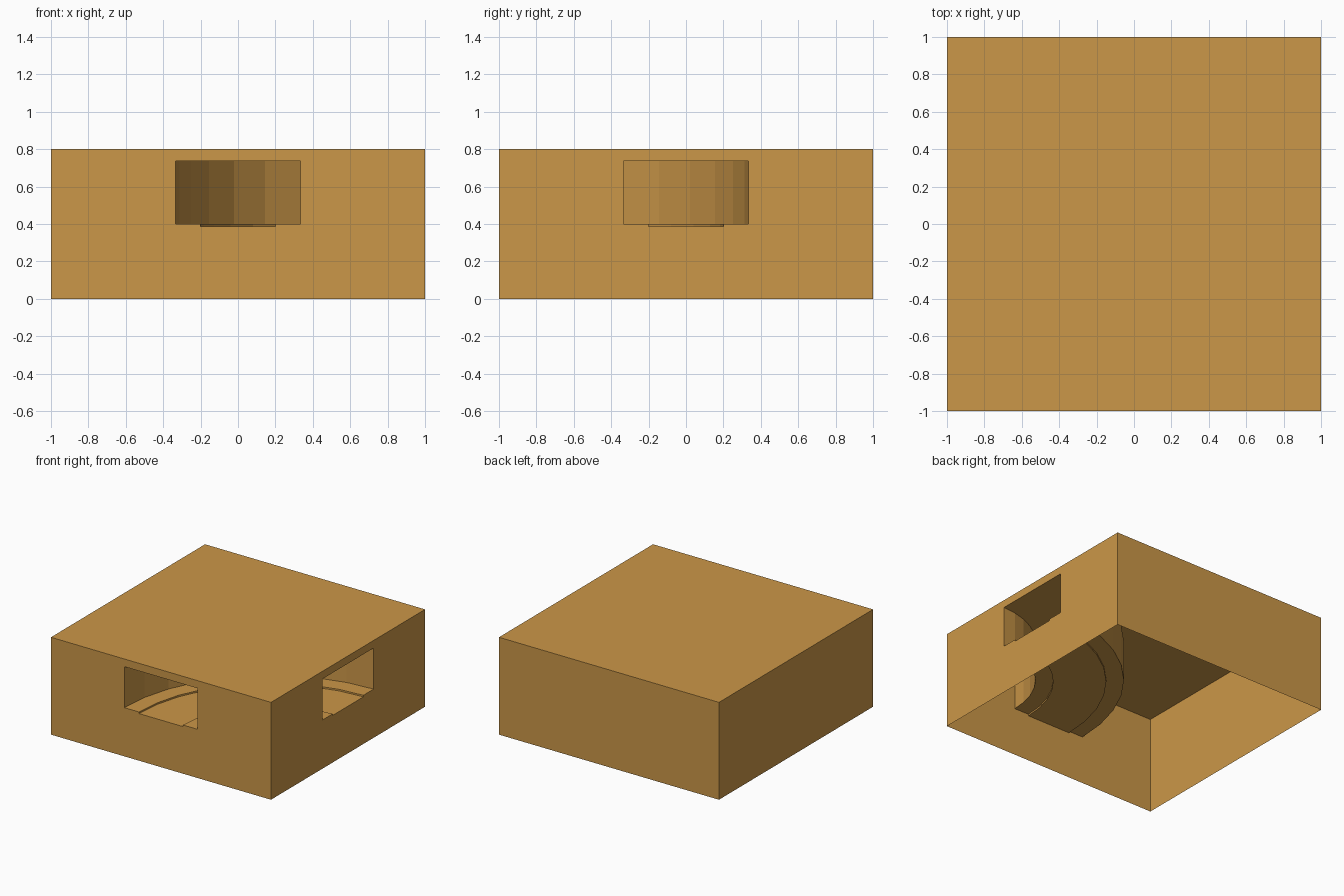
import bpy, bmesh
from math import sin, cos, pi

if "Cube" in bpy.data.objects:
    bpy.data.objects.remove(bpy.data.objects["Cube"])

H = 0.8            # block height
FLOOR, ROOF, GROOVE = 0.4, 0.737, 0.387
W, G = 0.333, 0.2  # half widths of the tunnel and of the shallow floor groove
STEPS = 9          # segments in the quarter turn

# Tunnel cross-section: (offset from centre line, height), outer side negative
section = [(-W, FLOOR), (-G, FLOOR), (-G, GROOVE), (G, GROOVE),
           (G, FLOOR), (W, FLOOR), (W, ROOF), (-W, ROOF)]

bm = bmesh.new()


def face(points):
    return bm.faces.new([bm.verts.new(p) for p in points])


# Plain walls and top; the underside is open
face([(-1, -1, H), (1, -1, H), (1, 1, H), (-1, 1, H)])
face([(1, 1, 0), (-1, 1, 0), (-1, 1, H), (1, 1, H)])
face([(-1, 1, 0), (-1, -1, 0), (-1, -1, H), (-1, 1, H)])


# Walls with an opening matching the cross-section
def open_wall(place):
    panels = [
        [(-1, 0), (1, 0), (W, FLOOR), (G, FLOOR), (G, GROOVE),
         (-G, GROOVE), (-G, FLOOR), (-W, FLOOR)],
        [(1, 0), (1, H), (W, ROOF), (W, FLOOR)],
        [(1, H), (-1, H), (-W, ROOF), (W, ROOF)],
        [(-1, H), (-1, 0), (-W, FLOOR), (-W, ROOF)],
    ]
    for panel in panels:
        face([place(u, z) for u, z in panel])


open_wall(lambda u, z: (u, -1, z))     # front
open_wall(lambda u, z: (1, -u, z))     # right side

# Tunnel swept a quarter turn around the front right corner
rings = []
for i in range(STEPS + 1):
    a = pi / 2 * i / STEPS
    rings.append([(1 - (1 - u) * cos(a), -1 + (1 - u) * sin(a), z)
                  for u, z in section])
for r0, r1 in zip(rings, rings[1:]):
    for j in range(len(section)):
        k = (j + 1) % len(section)
        face([r0[j], r0[k], r1[k], r1[j]])

# Weld everything into one shell with outward normals
bmesh.ops.remove_doubles(bm, verts=bm.verts[:], dist=0.0005)
bmesh.ops.recalc_face_normals(bm, faces=bm.faces[:])
top = max(bm.faces, key=lambda f: f.calc_center_median().z)
if top.normal.z < 0:
    bmesh.ops.reverse_faces(bm, faces=bm.faces[:])

mesh = bpy.data.meshes.new("curved_tunnel_block")
bm.to_mesh(mesh)
bm.free()
block = bpy.data.objects.new("curved_tunnel_block", mesh)
bpy.context.collection.objects.link(block)

wood = bpy.data.materials.new("wood")
wood.diffuse_color = (0.60, 0.31, 0.065, 1)
wood.use_nodes = True
wood.node_tree.nodes["Principled BSDF"].inputs["Base Color"].default_value = wood.diffuse_color
mesh.materials.append(wood)
